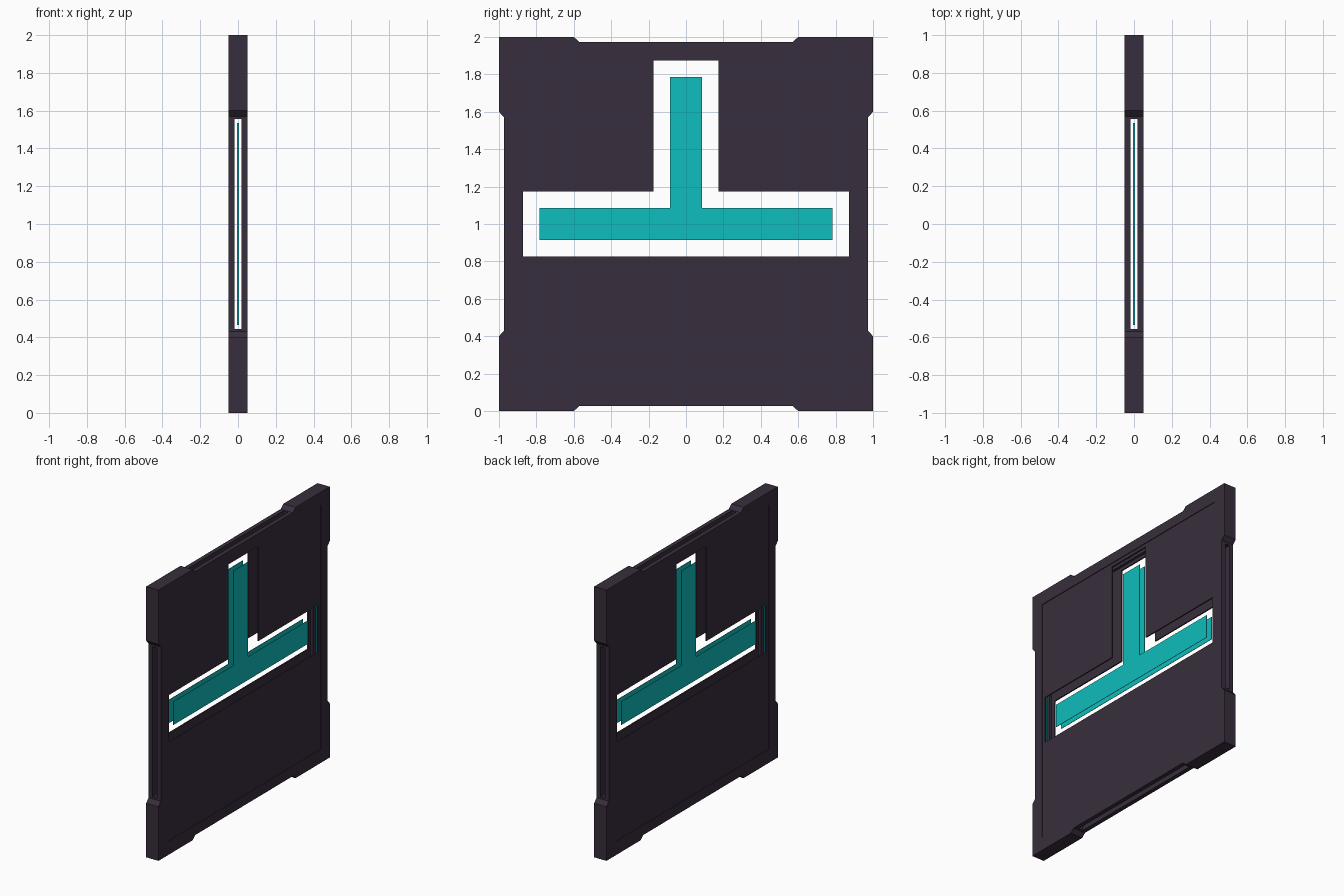
import bpy
import bmesh

cube = bpy.data.objects.get("Cube")
if cube:
    bpy.data.objects.remove(cube, do_unlink=True)


def material(name, rgb):
    m = bpy.data.materials.new(name)
    m.use_nodes = True
    m.diffuse_color = (*rgb, 1)
    m.node_tree.nodes["Principled BSDF"].inputs["Base Color"].default_value = (*rgb, 1)
    return m


dark = material("dark plum", (0.039, 0.027, 0.045))
cyan = material("cyan", (0.005, 0.51, 0.51))


def prism(name, outline, x0, x1, mat):
    """Extrude a (y, z) outline, z measured from the centre, between two x values."""
    bm = bmesh.new()
    face = bm.faces.new([bm.verts.new((x0, y, z + 1)) for y, z in outline])
    new = bmesh.ops.extrude_face_region(bm, geom=[face])["geom"]
    for v in new:
        if isinstance(v, bmesh.types.BMVert):
            v.co.x = x1
    bmesh.ops.recalc_face_normals(bm, faces=bm.faces)
    me = bpy.data.meshes.new(name)
    bm.to_mesh(me)
    bm.free()
    me.materials.append(mat)
    ob = bpy.data.objects.new(name, me)
    bpy.context.collection.objects.link(ob)
    return ob


def rect(hy, hz, cy=0, cz=0):
    return [(cy - hy, cz - hz), (cy + hy, cz - hz), (cy + hy, cz + hz), (cy - hy, cz + hz)]


def tee(m):
    """Inverted T outline, shrunk by the margin m."""
    w, arm, top = 0.174 - m, 0.872 - m, 0.874 - m
    return [(-arm, -w), (arm, -w), (arm, w), (w, w), (w, top),
            (-w, top), (-w, w), (-arm, w)]


def cut(ob, cutter):
    """Subtract the cutter, bake the result and remove the cutter."""
    mod = ob.modifiers.new("cut", "BOOLEAN")
    mod.operation = "DIFFERENCE"
    mod.solver = "EXACT"
    mod.object = cutter
    bpy.context.view_layer.update()
    deps = bpy.context.evaluated_depsgraph_get()
    baked = bpy.data.meshes.new_from_object(ob.evaluated_get(deps))
    ob.modifiers.clear()
    ob.data = baked
    bpy.data.objects.remove(cutter, do_unlink=True)


# Outer frame: raised corners with a shallow notch along each side
outline = []
side = [(-1, -1), (-0.6, -1), (-0.57, -0.973), (0.57, -0.973), (0.6, -1)]
for turn in range(4):
    outline += side
    side = [(-z, y) for y, z in side]
frame = prism("frame", outline, -0.05, 0.05, dark)
cut(frame, prism("opening_cutter", rect(0.9, 0.9), -0.2, 0.2, dark))

# Long slots through the frame edges
cut(frame, prism("slot_cutter", rect(1.2, 0.555), -0.0185, 0.0185, dark))
cut(frame, prism("slot_cutter", rect(0.555, 1.2), -0.0185, 0.0185, dark))

# Thin recessed panels with a T opening, and a floating T sheet behind each
for s, label in ((1, "left"), (-1, "right")):
    panel = prism(label + "_panel", rect(0.9, 0.9), s * 0.036, s * 0.045, dark)
    cut(panel, prism("tee_cutter", tee(0), -0.2, 0.2, dark))
    prism(label + "_tee_sheet", tee(0.088), s * 0.019, s * 0.022, cyan)

# Glowing strips deep inside the edge slots
for s, (a, b) in ((1, ("back", "top")), (-1, ("front", "bottom"))):
    prism(a + "_strip", rect(0.003, 0.535, cy=s * 0.912), -0.004, 0.004, cyan)
    prism(b + "_strip", rect(0.535, 0.003, cz=s * 0.912), -0.004, 0.004, cyan)
